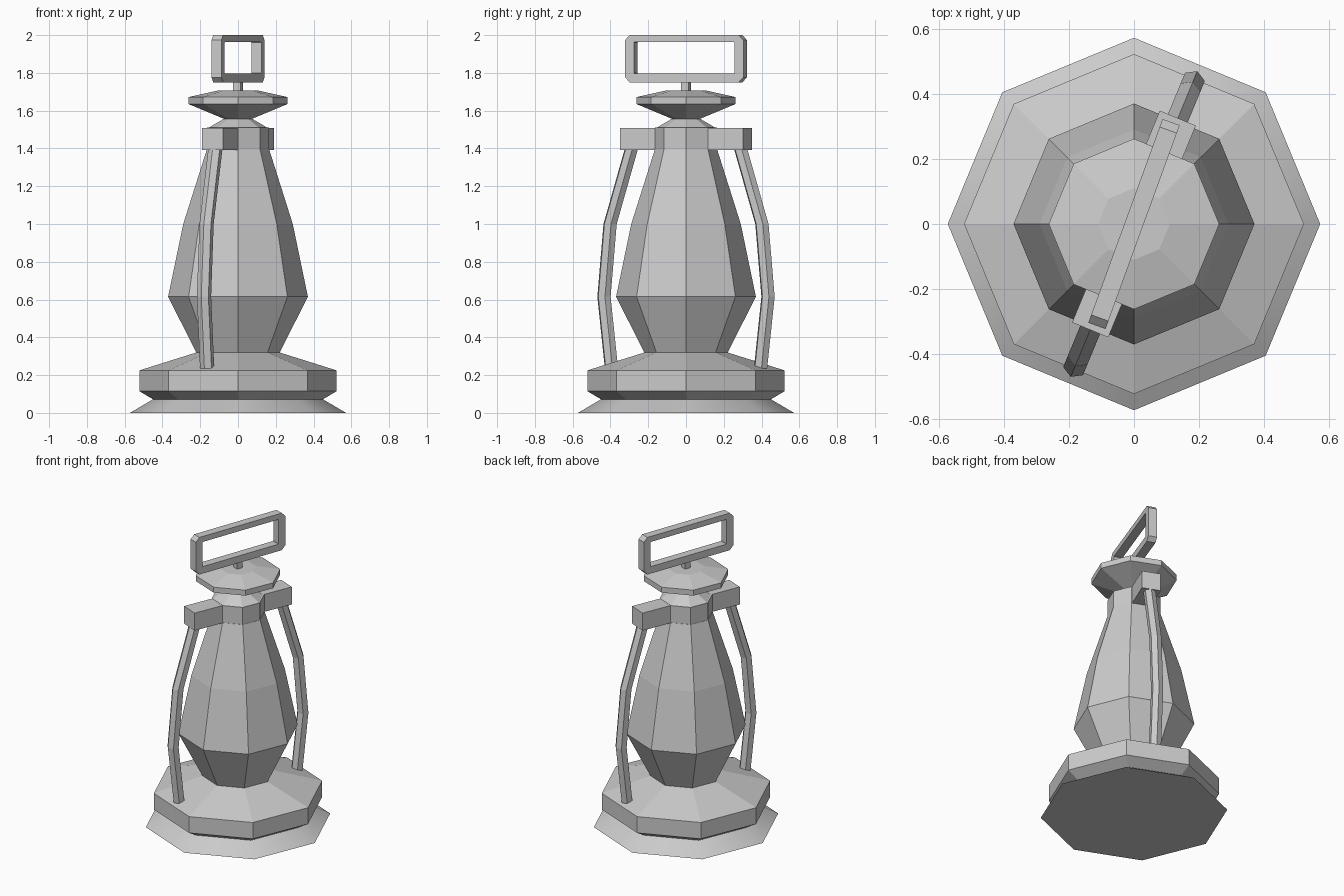
import bpy
import bmesh
from math import cos, sin, pi, radians
from mathutils import Vector, Matrix

if "Cube" in bpy.data.objects:
    bpy.data.objects.remove(bpy.data.objects["Cube"], do_unlink=True)

metal = bpy.data.materials.new("plain_grey")
metal.use_nodes = True
grey = (0.6, 0.6, 0.6, 1)
metal.diffuse_color = grey
metal.node_tree.nodes["Principled BSDF"].inputs["Base Color"].default_value = grey

ARM = radians(67.5)      # heading of the side arms, from +x
GRIP = radians(70)       # heading of the handle, from +x


def finish(name, bm, heading=0):
    """Turn a bmesh into a flat shaded object, spun to its heading."""
    bmesh.ops.recalc_face_normals(bm, faces=bm.faces)
    bm.transform(Matrix.Rotation(heading, 4, 'Z'))
    mesh = bpy.data.meshes.new(name)
    bm.to_mesh(mesh)
    bm.free()
    mesh.materials.append(metal)
    obj = bpy.data.objects.new(name, mesh)
    bpy.context.collection.objects.link(obj)
    return obj


def loft(name, rings, heading=0):
    """Skin a list of point rings and close both ends."""
    bm = bmesh.new()
    loops = [[bm.verts.new(p) for p in ring] for ring in rings]
    n = len(loops[0])
    for a, b in zip(loops, loops[1:]):
        for i in range(n):
            j = (i + 1) % n
            bm.faces.new((a[i], a[j], b[j], b[i]))
    bm.faces.new(loops[0][::-1])
    bm.faces.new(loops[-1])
    return finish(name, bm, heading)


def ring(radius, z, x=0, sides=8):
    return [Vector((x + radius * cos(2 * pi * i / sides),
                    radius * sin(2 * pi * i / sides), z)) for i in range(sides)]


def turned(name, profile):
    return loft(name, [ring(r, z) for r, z in profile])


def box(name, low, high, heading=0):
    (x0, y0, z0), (x1, y1, z1) = low, high
    rings = [[(x0, y0, z), (x1, y0, z), (x1, y1, z), (x0, y1, z)] for z in (z0, z1)]
    return loft(name, rings, heading)


# Eight-sided body, from the foot up
skirt = turned("foot_skirt", [(0.572, 0), (0.44, 0.078)])
for face in skirt.data.polygons:
    face.use_smooth = abs(face.normal.z) < 0.99
for edge in skirt.data.edges:
    z = [skirt.data.vertices[v].co.z for v in edge.vertices]
    edge.use_edge_sharp = z[0] == z[1]

turned("base", [(0.45, 0.072), (0.522, 0.115), (0.522, 0.225), (0.22, 0.32)])
turned("glass", [(0.22, 0.318), (0.37, 0.615), (0.29, 1.0), (0.165, 1.395)])
turned("collar", [(0.163, 1.39), (0.163, 1.51)])
turned("neck", [(0.155, 1.51), (0.07, 1.56)])
turned("cap", [(0.07, 1.555), (0.262, 1.635), (0.262, 1.672), (0.11, 1.706)])

# Side arms and bent rods, one pair on each side
rod_path = [(0.427, 0.235), (0.47, 0.615), (0.435, 1.0), (0.314, 1.395)]
for side, turn in (("front", pi), ("back", 0)):
    box(side + "_arm", (0.1, -0.06, 1.391), (0.352, 0.06, 1.509), ARM + turn)
    loft(side + "_rod", [ring(0.038, z, x, 6) for x, z in rod_path], ARM + turn)

# Carrying handle on a short post
box("handle_post", (-0.02, -0.02, 1.7), (0.02, 0.02, 1.757), GRIP)


def clipped(half, low, high, cut):
    """Rectangle outline with clipped corners."""
    return [(-half + cut, low), (half - cut, low), (half, low + cut), (half, high - cut),
            (half - cut, high), (-half + cut, high), (-half, high - cut), (-half, low + cut)]


bm = bmesh.new()
outer = clipped(0.333, 1.75, 2.0, 0.026)
inner = clipped(0.283, 1.797, 1.963, 0.002)
loops = [[bm.verts.new((x, y, z)) for x, z in outline]
         for outline, y in ((outer, -0.028), (outer, 0.028), (inner, 0.028), (inner, -0.028))]
for a, b in zip(loops, loops[1:] + loops[:1]):
    for i in range(8):
        j = (i + 1) % 8
        bm.faces.new((a[i], a[j], b[j], b[i]))
finish("handle", bm, GRIP)
